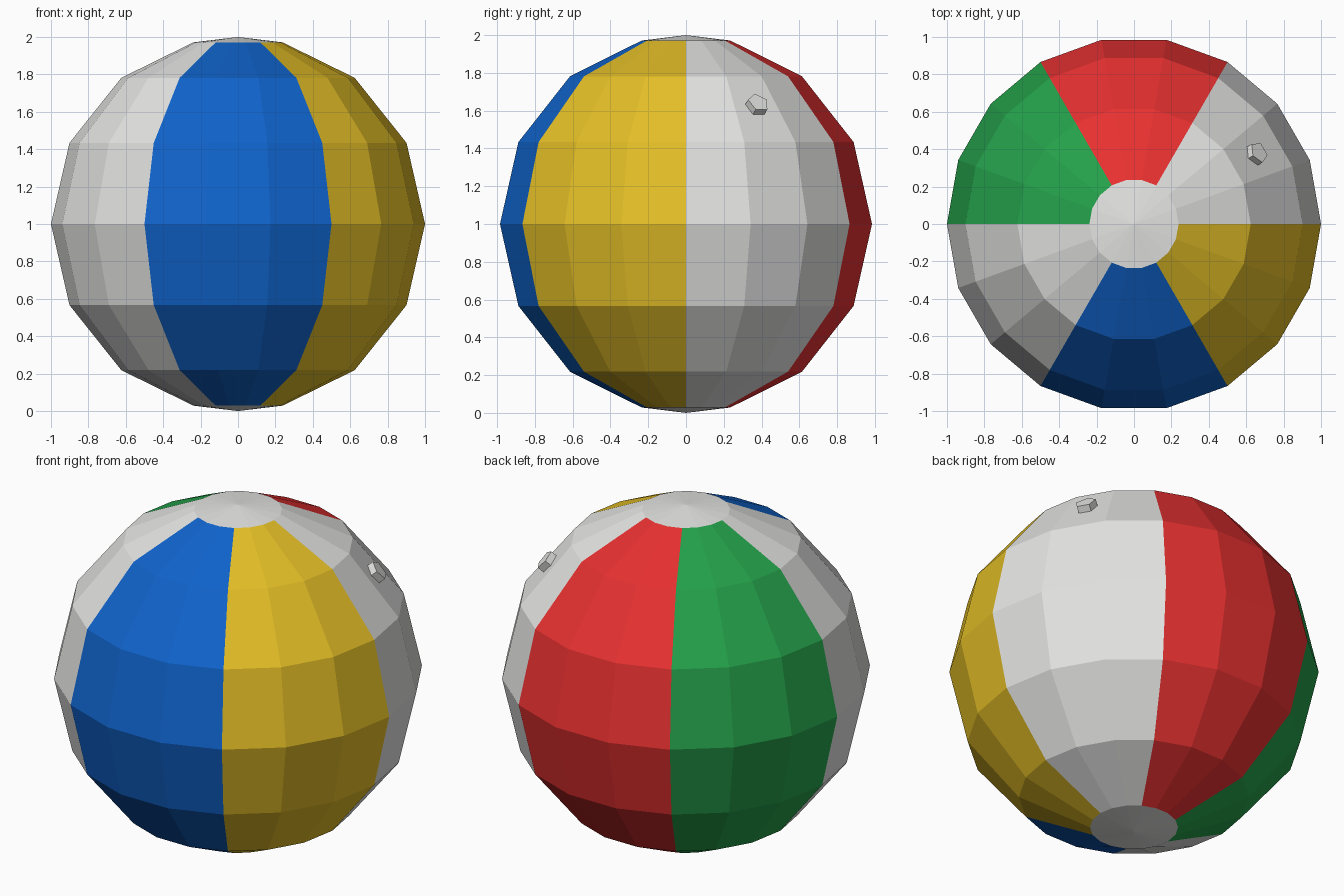
import bpy, bmesh, math
from mathutils import Vector, Matrix

if "Cube" in bpy.data.objects:
    bpy.data.objects.remove(bpy.data.objects["Cube"])


def material(name, rgb):
    m = bpy.data.materials.new(name)
    m.diffuse_color = (*rgb, 1)
    m.use_nodes = True
    m.node_tree.nodes["Principled BSDF"].inputs["Base Color"].default_value = m.diffuse_color
    return m


white = material("white", (0.78, 0.78, 0.77))
red = material("red", (0.80, 0.03, 0.03))
green = material("green", (0.018, 0.36, 0.07))
blue = material("blue", (0.005, 0.125, 0.60))
yellow = material("yellow", (0.78, 0.52, 0.02))
panels = [white, red, green, blue, yellow]
WEDGES = [0, 1, 2, 0, 3, 4]      # panel colour for each 60 degree wedge
SEGMENTS = 18
CENTRE = Vector((0, 0, 1))


def finish(name, bm, mats):
    bmesh.ops.recalc_face_normals(bm, faces=bm.faces)
    me = bpy.data.meshes.new(name)
    bm.to_mesh(me)
    bm.free()
    for m in mats:
        me.materials.append(m)
    ob = bpy.data.objects.new(name, me)
    bpy.context.collection.objects.link(ob)
    return ob


# Ball: half-circle profile spun about the vertical axis
bm = bmesh.new()
latitudes = [-90, -76.2, -51.4, -25.7, 0, 25.7, 51.4, 76.2, 90]
profile = []
for lat in latitudes:
    a = math.radians(lat)
    r = 0 if abs(lat) == 90 else math.cos(a)
    profile.append(bm.verts.new((r, 0, 1 + math.sin(a))))
edges = [bm.edges.new(p) for p in zip(profile, profile[1:])]
bmesh.ops.spin(bm, geom=profile + edges, cent=CENTRE, axis=(0, 0, 1),
               angle=math.tau, steps=SEGMENTS, use_duplicate=False)
bmesh.ops.remove_doubles(bm, verts=bm.verts, dist=0.001)

# Panel colours by wedge, white end caps by height
for f in bm.faces:
    c = f.calc_center_median()
    if abs(c.z - 1) < 0.96:
        wedge = int((math.atan2(c.y, c.x) % math.tau) // (math.pi / 3))
        f.material_index = WEDGES[wedge % 6]
finish("beach_ball", bm, panels)

# Inflation valve: five-sided stub standing out of the white panel
bm = bmesh.new()
out = Vector((0.67, 0.385, 0.645)).normalized()
place = (Matrix.Translation(CENTRE + out * 0.975)
         @ out.to_track_quat('Z', 'Y').to_matrix().to_4x4())
bmesh.ops.create_cone(bm, cap_ends=True, segments=5, radius1=0.06,
                      radius2=0.06, depth=0.06, matrix=place)
finish("air_valve", bm, [white])
